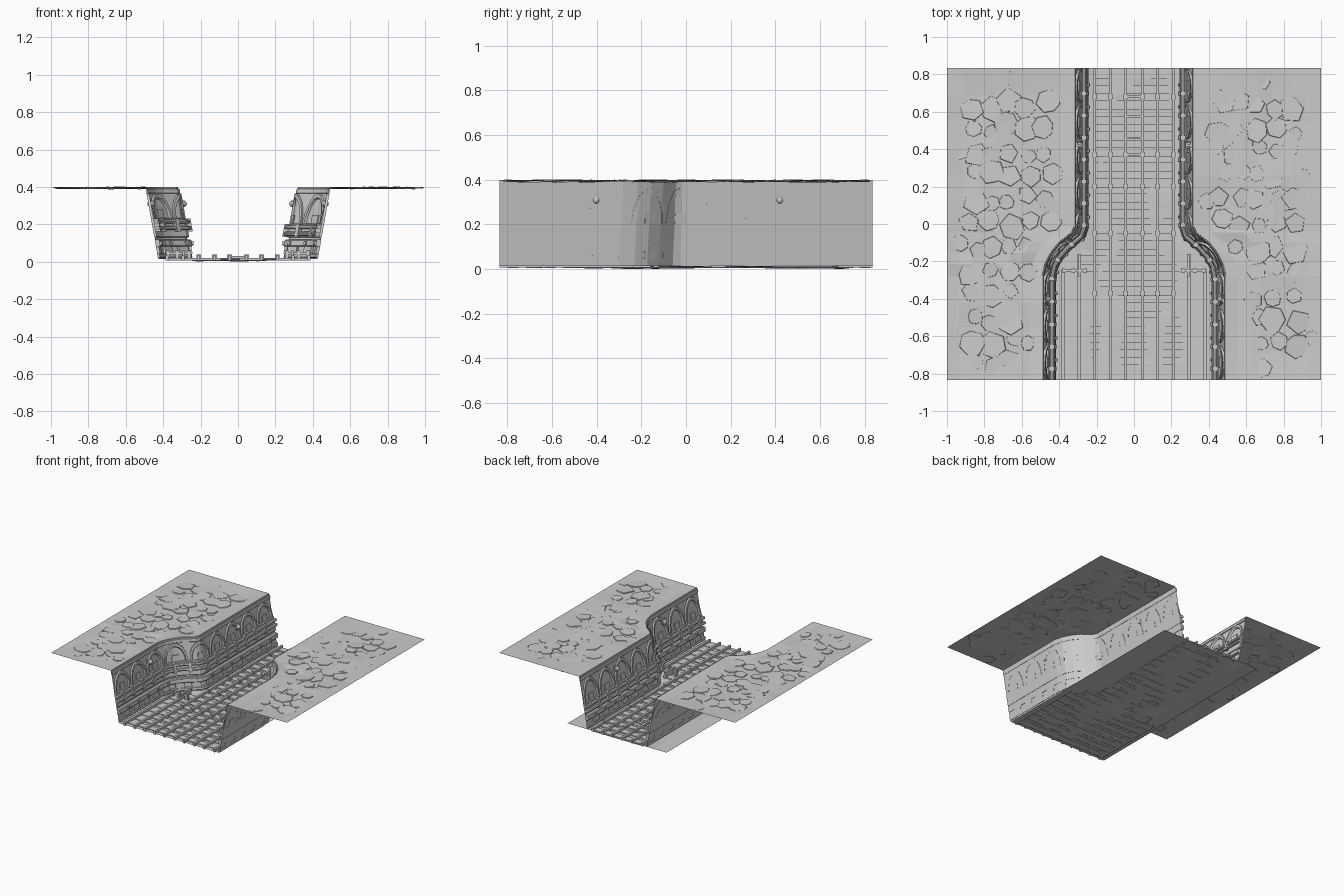
import bpy, bmesh, math, random
from mathutils import Vector

if "Cube" in bpy.data.objects:
    bpy.data.objects.remove(bpy.data.objects["Cube"])
random.seed(7)

# Right-hand trench wall: (bottom x, bottom y, top x, top y) stations from front to back
STATIONS = [(.425, -.835, .493, -.835), (.425, -.55, .493, -.55), (.425, -.30, .493, -.28),
            (.413, -.23, .478, -.215), (.385, -.175, .448, -.155), (.335, -.125, .405, -.10),
            (.262, -.06, .335, -.045), (.252, -.025, .322, -.015), (.252, .40, .322, .40),
            (.252, .835, .322, .835)]
Z0, Z1 = .015, .40
BOT = [Vector(s[:2]) for s in STATIONS]
TOP = [Vector(s[2:]) for s in STATIONS]
ARC = [0]
for a, b in zip(BOT, BOT[1:]):
    ARC.append(ARC[-1] + (b - a).length)
NRM = []
for i in range(len(BOT)):
    t = (BOT[min(i + 1, len(BOT) - 1)] - BOT[max(i - 1, 0)]).normalized()
    NRM.append(Vector((-t.y, t.x)))


def wall(s, z, d):
    """Point at arc length s and height z, standing d off the wall into the trench."""
    i = 0
    while i < len(ARC) - 2 and s > ARC[i + 1]:
        i += 1
    f = (s - ARC[i]) / (ARC[i + 1] - ARC[i])
    h = (z - Z0) / (Z1 - Z0)
    p = BOT[i].lerp(BOT[i + 1], f).lerp(TOP[i].lerp(TOP[i + 1], f), h)
    p = p + NRM[i].lerp(NRM[i + 1], f) * d
    return Vector((p.x, p.y, z))


class Part:
    """Collects geometry for one object; side -1 mirrors it across x."""
    def __init__(self, name, side=1):
        self.name, self.side, self.bm = name, side, bmesh.new()

    def add(self, pts, faces):
        vs = [self.bm.verts.new((p[0] * self.side, p[1], p[2])) for p in pts]
        for f in faces:
            self.bm.faces.new([vs[k] for k in (f if self.side > 0 else f[::-1])])

    def box(self, fn, a0, a1, b0, b1, c0, c1):
        pts = [fn(a, b, c) for a in (a0, a1) for b in (b0, b1) for c in (c0, c1)]
        self.add(pts, [(0, 1, 3, 2), (4, 6, 7, 5), (0, 4, 5, 1), (2, 3, 7, 6), (0, 2, 6, 4), (1, 5, 7, 3)])

    def loft(self, rings, closed=True):
        n, m = len(rings[0]), len(rings)
        faces = [(i * n + j, i * n + (j + 1) % n, (i + 1) * n + (j + 1) % n, (i + 1) * n + j)
                 for i in range(m - 1) for j in range(n if closed else n - 1)]
        if closed:
            faces += [tuple(range(n))[::-1], tuple(range((m - 1) * n, m * n))]
        self.add([p for r in rings for p in r], faces)

    def sweep(self, profile):
        self.loft([[wall(s, z, d) for d, z in profile] for s in ARC])

    def done(self, solid=True):
        if solid:
            bmesh.ops.recalc_face_normals(self.bm, faces=self.bm.faces)
        me = bpy.data.meshes.new(self.name)
        self.bm.to_mesh(me)
        self.bm.free()
        ob = bpy.data.objects.new(self.name, me)
        bpy.context.collection.objects.link(ob)
        return ob


def xyz(x, y, z):
    return Vector((x, y, z))


def ngon(d, z, r, n=8):
    return [(d + r * math.cos(2 * math.pi * k / n), z + r * math.sin(2 * math.pi * k / n)) for k in range(n)]


def band(d, za, zb, c=.005):
    return [(-.002, za), (d - c, za), (d, za + c), (d, zb - c), (d - c, zb), (-.002, zb)]


def top_x(y):
    for a, b in zip(TOP, TOP[1:]):
        if y <= b.y:
            return a.x + (b.x - a.x) * (y - a.y) / (b.y - a.y)
    return TOP[-1].x


# Trench floor, gently uneven
floor = Part("trench_floor")
xs = [-.42 + .84 * i / 8 for i in range(9)]
ys = [-.835 + 1.67 * j / 12 for j in range(13)]
floor.loft([[xyz(x, y, .015 - (random.random() * .015 if abs(x) < .3 and abs(y) < .8 else 0))
             for x in xs] for y in ys], closed=False)
floor.done(False)

# Floor rails, cross ties between them
rails, ties = Part("floor_rails"), Part("floor_ties")
lines = [(.045, .835), (.125, .835), (.21, .835), (.295, -.16), (.38, -.24)]
for sx in (-1, 1):
    for k, (x, end) in enumerate(lines):
        rails.box(xyz, sx * x - .008, sx * x + .008, -.835, end, .008, .034)
        inner = lines[k - 1][0] if k else 0
        y = -.80
        while y < end - .03:
            ties.box(xyz, sx * inner, sx * x, y, y + .05, .006, .019)
            y += .083
for y in (.37, .46, .575, .68):
    ties.box(xyz, -.045, .045, y - .006, y + .006, .012, .032)
for x in (-.21, -.125, -.045, .045, .125, .21):
    for y in (-.37, -.05, .2, .37, .68):
        rails.box(xyz, x - .013, x + .013, y - .012, y + .012, .01, .038)
rails.done()
ties.done()

for side, label in ((1, "right"), (-1, "left")):
    # Bare wall sheet
    p = Part(label + "_wall", side)
    p.loft([[wall(s, z, 0) for z in (Z0, .2, Z1)][::-1] for s in ARC], closed=False)
    p.done(False)

    # Uneven plateau beside the trench
    p = Part(label + "_plateau", side)
    rows = sorted({round(t.y, 4) for t in TOP} | {-.69, -.42, .13, .26, .55, .69})
    grid = []
    for y in rows:
        x0, r = top_x(y), []
        for k in range(9):
            edge = k in (0, 8) or abs(y) > .8
            r.append(xyz(x0 + (1 - x0) * k / 8, y, Z1 - (0 if edge else random.random() * .012)))
        grid.append(r)
    p.loft(grid, closed=False)
    p.done(False)

    # Half-buried tilted stone slabs that break the plateau into plates
    p = Part(label + "_rock_slabs", side)
    for i in range(7):
        for j in range(13):
            cx, cy = .36 + .1 * i + random.uniform(-.03, .03), -.76 + .127 * j + random.uniform(-.03, .03)
            r, n, ph = random.uniform(.045, .085), random.choice((5, 6, 7)), random.random() * 6
            if cx - r < max(top_x(cy - r), top_x(cy + r)) or cx + r > 1 or abs(cy) + r > .835:
                continue
            tx, ty = random.uniform(-.06, .06), random.uniform(-.06, .06)
            ring = [(r * random.uniform(.75, 1) * math.cos(ph + 2 * math.pi * k / n),
                     r * random.uniform(.75, 1) * math.sin(ph + 2 * math.pi * k / n)) for k in range(n)]
            p.loft([[xyz(cx + u * q, cy + v * q, h + tx * u + ty * v) for u, v in ring]
                    for q, h in ((1, .392), (.96, .3975))])
    p.done()

    # Long horizontal bands and pipes following the wall
    dz = 0 if side < 0 else -.03
    p = Part(label + "_wall_bands", side)
    p.sweep(band(.022, .082, .118))
    p.sweep(band(.012, .13, .235 + dz))
    p.sweep(band(.010, .02, .045))
    p.sweep(band(.007, .365, .392, .003))
    p.done()
    p = Part(label + "_wall_pipes", side)
    for z in (.18, .215):
        p.sweep(ngon(.023, z + dz, .011))
    p.done()

    # Pipe clamps and lower wall panels
    p = Part(label + "_clamps_and_panels", side)
    s = .05
    while s < ARC[-1] - .08:
        p.box(wall, s, s + .022, .163 + dz, .232 + dz, 0, .037)
        p.box(wall, s + .05, s + .066, .09, .112, 0, .030)
        p.box(wall, s + .01, s + .075, .045, .082, -.002, .014)
        s += .118
    p.done()

    # Arched ribs on the upper wall with recessed-looking centre plates
    p = Part(label + "_arched_ribs", side)
    base = .235 + dz
    count = 9
    w = ARC[-1] / count
    for k in range(count):
        c, rings = w * (k + .5), []
        for t in range(9):
            a = math.pi * t / 8
            ca, sa = math.cos(a), math.sin(a)
            rings.append([wall(c + ca * w * fa, base + sa * (fz - base), d)
                          for fa, fz, d in ((.47, .365, -.002), (.47, .365, .012),
                                            (.40, .345, .012), (.36, .335, -.002))])
        p.loft(rings)
        p.box(wall, c - .028, c + .028, base, base + .045, -.002, .007)
    p.done()

    # Round lamps on square mounts
    p = Part(label + "_lamps", side)
    for y in (-.40, .42):
        s = min((a * ARC[-1] / 400 for a in range(401)), key=lambda q: abs(wall(q, .31, 0).y - y))
        p.box(wall, s - .02, s + .02, .29, .33, -.002, .008)
        c = wall(s, .31, .012)
        p.loft([[c + Vector((-.02 * math.cos(b), .02 * math.sin(b) * math.cos(e), .02 * math.sin(b) * math.sin(e)))
                 for e in (2 * math.pi * i / 10 for i in range(10))]
                for b in (math.pi * (j + .2) / 6.4 for j in range(7))])
    p.done()

    # Small valve fixture on the floor beside the bend
    p = Part(label + "_floor_fixture", side)
    p.box(xyz, .25, .385, -.256, -.244, .04, .052)
    p.box(xyz, .283, .297, -.28, -.16, .03, .06)
    for x in (.26, .325, .375):
        p.box(xyz, x - .009, x + .009, -.262, -.238, .012, .06)
    p.done()
